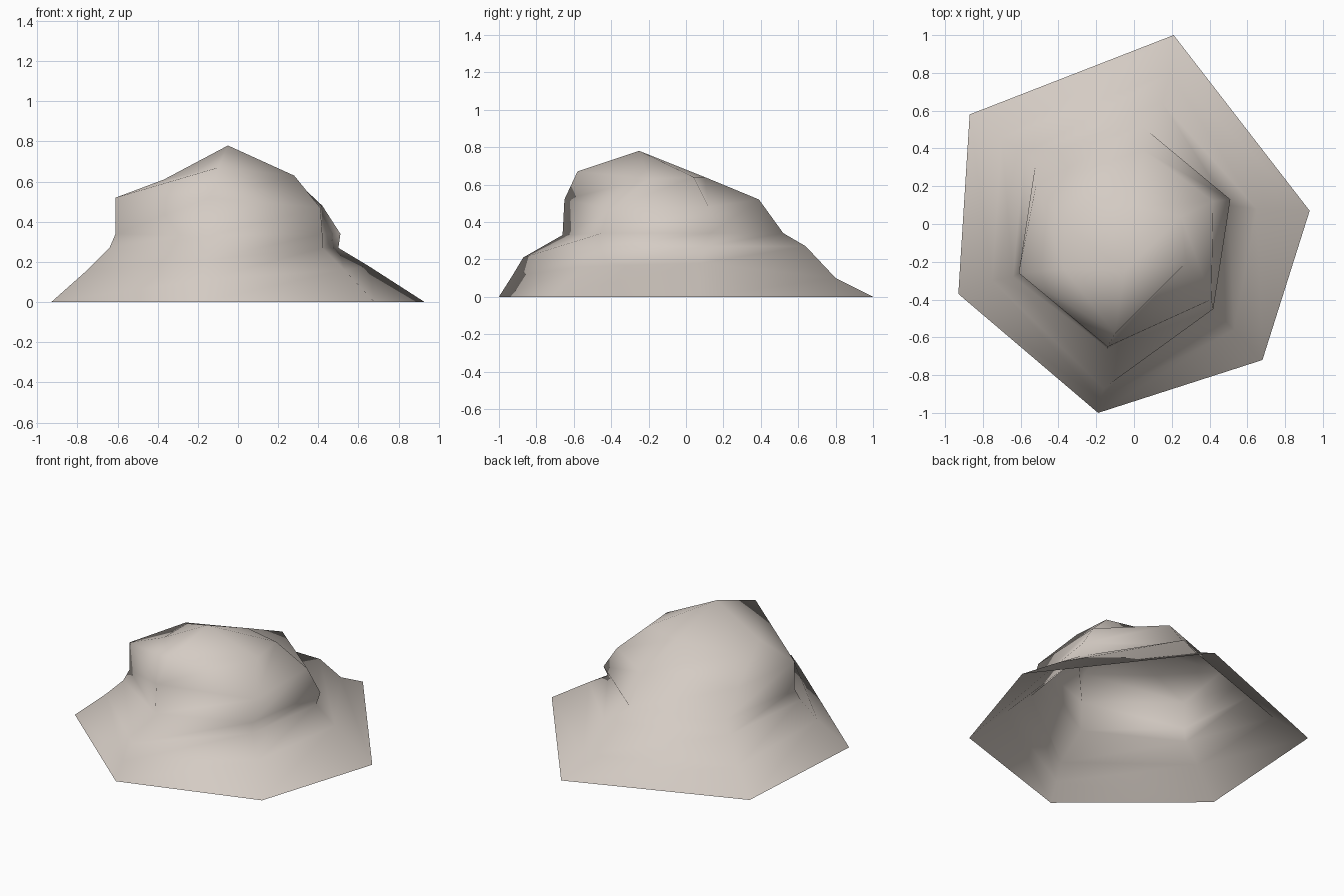
import bpy
import bmesh

default_cube = bpy.data.objects.get("Cube")
if default_cube:
    bpy.data.objects.remove(default_cube, do_unlink=True)

# Ridge profiles of the six-sided boulder, each running from ground to crown
ridges = {
    "front": [(-.19, -1, 0), (-.18, -.93, .11), (-.16, -.87, .21),
              (-.14, -.66, .33), (-.14, -.65, .52), (-.1, -.58, .67)],
    "front_left": [(.68, -.72, 0), (.53, -.56, .16), (.42, -.45, .27),
                   (.42, -.45, .34), (.41, -.4, .47), (.28, -.2, .63)],
    "back_left": [(.93, .07, 0), (.65, .08, .18), (.5, .1, .27),
                  (.51, .13, .34), (.42, .12, .48), (.25, .04, .64)],
    "back": [(.21, 1, 0), (.19, .8, .1), (.15, .64, .27),
             (.04, .52, .34), (.05, .39, .52), (0, .1, .64)],
    "back_right": [(-.87, .58, 0), (-.7, .46, .13), (-.58, .37, .27),
                   (-.52, .33, .34), (-.52, .2, .5), (-.37, 0, .61)],
    "front_right": [(-.93, -.37, 0), (-.75, -.3, .16), (-.64, -.28, .27),
                    (-.61, -.26, .34), (-.61, -.26, .52), (-.37, -.24, .61)],
}
peak = (-.05, -.25, .78)


def make_material(name, colour):
    material = bpy.data.materials.new(name)
    material.use_nodes = True
    material.diffuse_color = colour
    shader = material.node_tree.nodes["Principled BSDF"]
    shader.inputs["Base Color"].default_value = colour
    shader.inputs["Roughness"].default_value = 0.9
    return material


def bridge(bm, ridge, neighbour):
    """Skin the strip between two ridges with triangles."""
    for low in range(len(ridge) - 1):
        high = low + 1
        bm.faces.new((ridge[low], neighbour[low], neighbour[high]))
        bm.faces.new((ridge[low], neighbour[high], ridge[high]))


# Boulder shell, open underneath
bm = bmesh.new()
columns = [[bm.verts.new(point) for point in ridge] for ridge in ridges.values()]
top = bm.verts.new(peak)
for ridge, neighbour in zip(columns, columns[1:] + columns[:1]):
    bridge(bm, ridge, neighbour)
    bm.faces.new((ridge[-1], neighbour[-1], top))
for face in bm.faces:
    face.smooth = True

mesh = bpy.data.meshes.new("boulder")
bm.to_mesh(mesh)
bm.free()
mesh.materials.append(make_material("pale_stone", (.66, .6, .55, 1)))
boulder = bpy.data.objects.new("boulder", mesh)
bpy.context.collection.objects.link(boulder)
